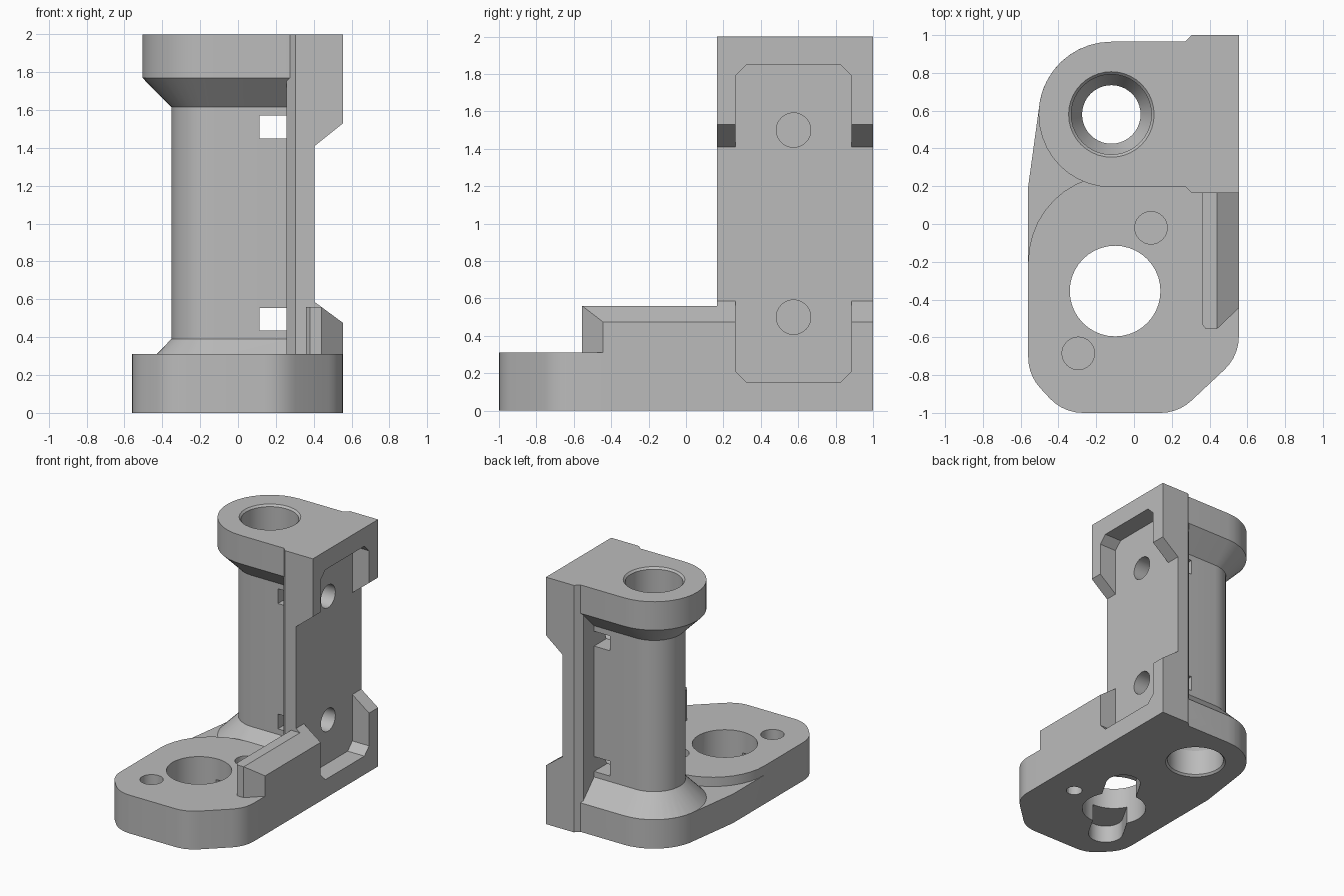
import bpy, bmesh
from math import cos, sin, tan, pi, radians, atan2
from mathutils import Vector

cube = bpy.data.objects.get("Cube")
if cube:
    bpy.data.objects.remove(cube, do_unlink=True)

PX, PY = -0.12, 0.58          # pillar axis
TOP = 2.0


def arc(cx, cy, r, a0, a1, n):
    return [(cx + r * cos(radians(a0 + (a1 - a0) * i / n)),
             cy + r * sin(radians(a0 + (a1 - a0) * i / n))) for i in range(n + 1)]


def circle(cx, cy, r, n=40):
    return arc(cx, cy, r, 0, 360, n)[:-1]


def fillet(prev, corner, nxt, r, n=5):
    """Points of a rounded corner, in path order."""
    c = Vector(corner)
    u, v = (Vector(prev) - c).normalized(), (Vector(nxt) - c).normalized()
    half = u.angle(v) / 2
    centre = c + (u + v).normalized() * (r / sin(half))
    a = c + u * (r / tan(half)) - centre
    b = c + v * (r / tan(half)) - centre
    sweep = b.angle(a)
    return [tuple(centre + (a * sin(sweep * (1 - i / n)) + b * sin(sweep * i / n)) / sin(sweep))
            for i in range(n + 1)]


def loft(name, rings):
    """Closed solid through rings with equal point counts."""
    bm = bmesh.new()
    rows = [[bm.verts.new(p) for p in ring] for ring in rings]
    for a, b in zip(rows, rows[1:]):
        for i in range(len(a)):
            j = (i + 1) % len(a)
            bm.faces.new((a[i], a[j], b[j], b[i]))
    bm.faces.new(rows[0])
    bm.faces.new(rows[-1])
    bmesh.ops.recalc_face_normals(bm, faces=bm.faces)
    mesh = bpy.data.meshes.new(name)
    bm.to_mesh(mesh)
    bm.free()
    obj = bpy.data.objects.new(name, mesh)
    bpy.context.scene.collection.objects.link(obj)
    return obj


def prism(name, pts, lo, hi, axis="z"):
    place = {"x": lambda a, b, h: (h, a, b),
             "y": lambda a, b, h: (a, h, b),
             "z": lambda a, b, h: (a, b, h)}[axis]
    return loft(name, [[place(a, b, h) for a, b in pts] for h in (lo, hi)])


def box(x0, x1, y0, y1):
    return [(x0, y0), (x1, y0), (x1, y1), (x0, y1)]


def combine(body, tool, operation):
    mod = body.modifiers.new("bool", "BOOLEAN")
    mod.operation, mod.solver, mod.object = operation, "EXACT", tool
    deps = bpy.context.evaluated_depsgraph_get()
    mesh = bpy.data.meshes.new_from_object(body.evaluated_get(deps))
    body.modifiers.clear()
    body.data = mesh
    bpy.data.objects.remove(tool, do_unlink=True)


# Pillar with flared ends, round on one side and flat towards the mounting plate
def pillar_ring(r, z):
    return [(x, y, z) for x, y in [(0.4, PY + r)] + arc(PX, PY, r, 90, 270, 20) + [(0.4, PY - r)]]


body = loft("bracket_body", [pillar_ring(r, z) for r, z in
            [(.385, 0), (.385, .235), (.232, .39), (.232, 1.615), (.385, 1.77), (.385, TOP)]])

# Foot outline shared by the thin base and the raised pad
corners = [(.555, .3), (.555, -.70), (.235, -1), (-.375, -1), (-.56, -.80), (-.56, .2)]
front = []
for p, c, n in zip(corners, corners[1:], corners[2:]):
    front += fillet(p, c, n, 0.24)
base = prism("base", front + [(-.56, .2)] + arc(PX, PY, .385, 176, 90, 10) + [(.555, .965)], 0, .235)
pad = prism("pad", front + arc(-.1, -.2, .46, 180, 90, 10) + [(.555, .26)], 0, .31)

# Mounting plate with chamfered inner edges, and the side rail on the foot
plate = prism("plate", [(.255, .215), (.305, .165), (.555, .165), (.555, 1),
                        (.305, 1), (.255, .95)], 0, TOP)
rail = prism("rail", [(.36, .3), (.36, -.53), (.38, -.555), (.44, -.555),
                      (.555, -.445), (.555, .3)], 0, .56)
for part in (base, pad, plate, rail):
    combine(body, part, "UNION")

# Relief between the ears, and the chamfered pocket
cuts = [prism("relief", [(.405, .586), (.405, 1.41), (.6, 1.566), (.6, .442)], -.8, 1.1, "y")]
y0, y1, z0, z1, c = .265, .885, .15, 1.85, .06
cuts.append(prism("pocket", [(y0 + c, z0), (y1 - c, z0), (y1, z0 + c), (y1, z1 - c),
                             (y1 - c, z1), (y0 + c, z1), (y0, z1 - c), (y0, z0 + c)], .405, .7, "x"))

# Stepped bore through the pillar, same at both ends
half_bore = [(.236, -.01), (.212, .015), (.212, .22), (.155, .33)]
bore = half_bore + [(r, TOP - z) for r, z in reversed(half_bore)]
cuts.append(loft("bore", [[(x, y, z) for x, y in circle(PX, PY, r)] for r, z in bore]))

# Nut windows and bolt holes
for z in (.5, 1.5):
    shift = -.005 if z < 1 else .01
    cuts.append(prism("window", box(.114, .255, z + shift - .06, z + shift + .06), .3, .86, "y"))
    cuts.append(prism("bolt_hole", circle(.575, z, .092), .11, .7, "x"))

# Foot: large opening, blind pilot holes, slot and screw hole underneath
cuts.append(prism("opening", circle(-.10, -.355, .24), -.1, .5))
ends = [(.09, -.02), (-.295, -.685)]
for x, y in ends:
    cuts.append(prism("pilot", circle(x, y, .086, 32), .2, .5))
(ax, ay), (bx, by) = ends
tilt = atan2(ay - by, ax - bx) * 180 / pi
cuts.append(prism("slot", arc(ax, ay, .13, tilt - 90, tilt + 90, 14) +
                  arc(bx, by, .13, tilt + 90, tilt + 270, 14), -.1, .14))
cuts.append(prism("screw_hole", circle(.305, -.34, .06, 24), -.1, .12))
for cut in cuts:
    combine(body, cut, "DIFFERENCE")

# Material and shading
grey = bpy.data.materials.new("plain grey")
grey.use_nodes = True
colour = (.5, .5, .5, 1)
grey.diffuse_color = colour
grey.node_tree.nodes["Principled BSDF"].inputs["Base Color"].default_value = colour
body.data.materials.clear()
body.data.materials.append(grey)
for poly in body.data.polygons:
    poly.material_index = 0
bpy.ops.object.select_all(action="DESELECT")
body.select_set(True)
bpy.context.view_layer.objects.active = body
bpy.ops.object.shade_smooth_by_angle(angle=radians(15))
